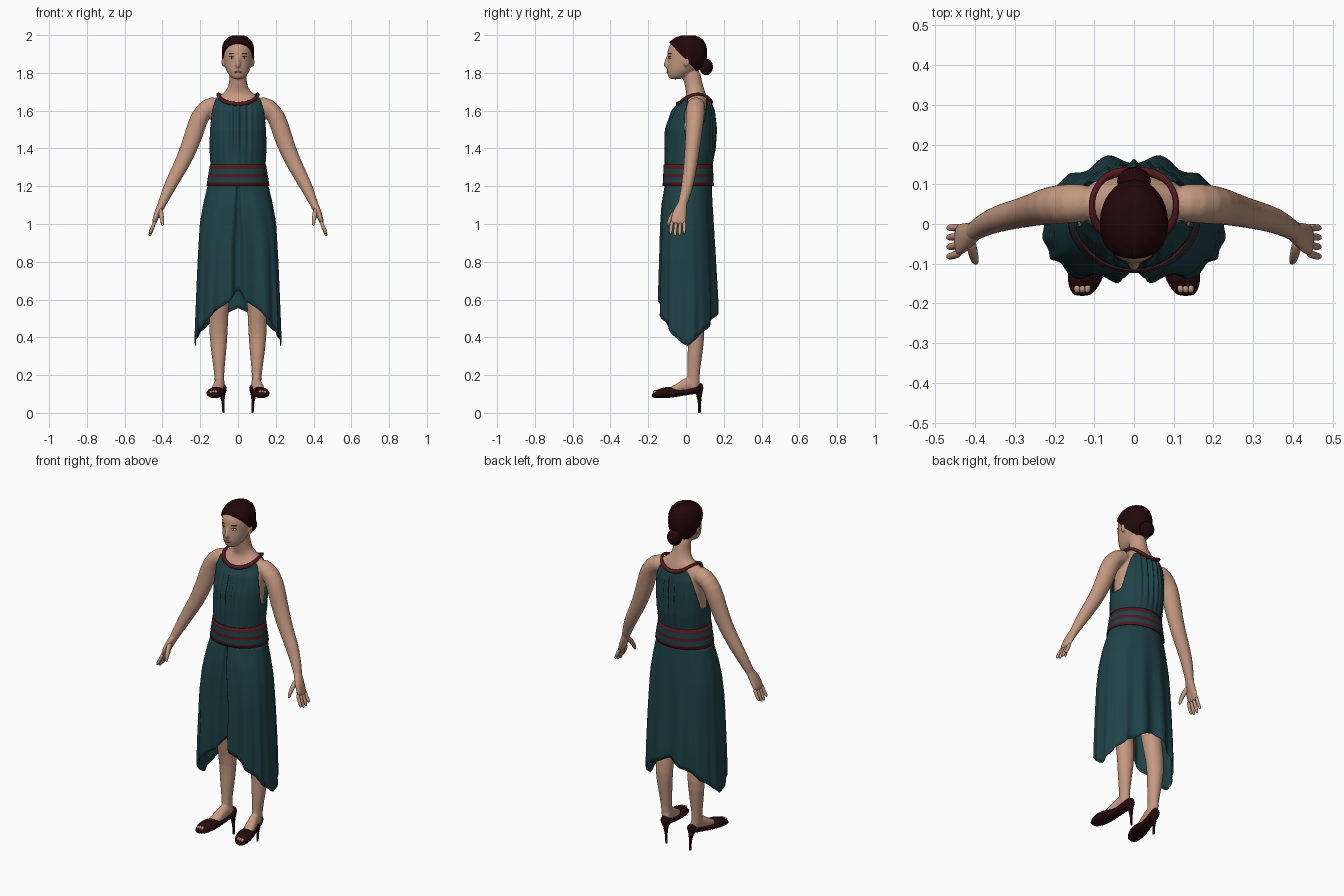
import bpy, bmesh, math
from mathutils import Vector, Matrix

cube = bpy.data.objects.get("Cube")
if cube:
    bpy.data.objects.remove(cube)

X, Y, Z = Vector((1, 0, 0)), Vector((0, 1, 0)), Vector((0, 0, 1))
BOTH = (1, -1)


def material(name, r, g, b):
    m = bpy.data.materials.new(name)
    m.use_nodes = True
    m.diffuse_color = (r, g, b, 1)
    m.node_tree.nodes["Principled BSDF"].inputs["Base Color"].default_value = (r, g, b, 1)
    return m


skin = material("skin", .56, .32, .22)
teal = material("teal cloth", .013, .053, .062)
trim = material("maroon trim", .085, .01, .013)
hair_mat = material("dark hair", .015, .002, .003)
leather = material("dark leather", .019, .003, .004)
lip_mat = material("lips", .3, .12, .09)
white = material("eye white", .5, .42, .38)


def interp(table, z):
    """Value of a (z, value) table listed from high to low."""
    if z >= table[0][0]:
        return table[0][1]
    for (z0, a), (z1, b) in zip(table, table[1:]):
        if z >= z1:
            return b + (a - b) * (z - z1) / (z0 - z1)
    return table[-1][1]


def loft(bm, rings, axes=None, sides=(1,), n=16):
    """Closed tube through (centre, radius a, radius b) rings."""
    for s in sides:
        loops = []
        for i, (c, a, b) in enumerate(rings):
            if axes:
                u, v = axes
            else:
                t = (Vector(rings[min(i + 1, len(rings) - 1)][0]) - Vector(rings[max(i - 1, 0)][0])).normalized()
                u = (X - t * t.x).normalized()
                v = t.cross(u)
            pts = [Vector(c) + u * a * math.cos(k * math.tau / n) + v * b * math.sin(k * math.tau / n) for k in range(n)]
            loops.append([bm.verts.new((p.x * s, p.y, p.z)) for p in pts])
        for p, q in zip(loops, loops[1:]):
            for k in range(n):
                bm.faces.new((p[k], p[k - 1], q[k - 1], q[k]))
        bm.faces.new(loops[0])
        bm.faces.new(loops[-1])


def blob(bm, c, size, sides=(1,), yaw=0):
    """Ellipsoid, turned about z and mirrored to each side."""
    for s in sides:
        place = Matrix.Translation((c[0] * s, c[1], c[2])) @ Matrix.Rotation(yaw * s, 4, 'Z')
        bmesh.ops.create_uvsphere(bm, u_segments=16, v_segments=10, radius=1,
                                  matrix=place @ Matrix.Diagonal((*size, 1)))


def finish(bm, name, mat, subsurf=0, thick=0, voxel=0):
    bmesh.ops.recalc_face_normals(bm, faces=bm.faces)
    me = bpy.data.meshes.new(name)
    bm.to_mesh(me)
    bm.free()
    me.materials.append(mat)
    ob = bpy.data.objects.new(name, me)
    bpy.context.collection.objects.link(ob)
    bpy.ops.object.select_all(action='DESELECT')
    ob.select_set(True)
    bpy.context.view_layer.objects.active = ob
    bpy.ops.object.shade_smooth()
    if subsurf:
        ob.modifiers.new("round", 'SUBSURF').levels = subsurf
        ob.modifiers["round"].render_levels = subsurf
    if voxel:
        m = ob.modifiers.new("blend", 'REMESH')
        m.mode, m.voxel_size, m.use_smooth_shade = 'VOXEL', voxel, True
        m = ob.modifiers.new("soften", 'SMOOTH')
        m.factor, m.iterations = .5, 5
    if thick:
        ob.modifiers.new("thickness", 'SOLIDIFY').thickness = thick
    return ob


def sheet(name, mat, fn, nt=200, ns=30):
    """Cloth tube from fn(angle, 0..1); angle 0 is the front centre."""
    bm = bmesh.new()
    rows = [[bm.verts.new(fn(k * math.tau / nt, j / ns)) for k in range(nt)] for j in range(ns + 1)]
    for p, q in zip(rows, rows[1:]):
        for k in range(nt):
            bm.faces.new((p[k - 1], p[k], q[k], q[k - 1]))
    return finish(bm, name, mat, thick=.004)


# Body: torso, neck, head and arms blended together
head = [(1.765, -.085, -.03, .026), (1.778, -.096, 0, .042), (1.80, -.101, .04, .058), (1.83, -.104, .08, .071),
        (1.86, -.1, .1, .077), (1.89, -.102, .106, .08), (1.92, -.101, .106, .08), (1.945, -.091, .1, .076),
        (1.967, -.073, .088, .065), (1.982, -.05, .07, .049), (1.991, -.022, .045, .028), (1.993, 0, .02, .008)]


def head_rings(grow):
    return [((0, (f + b) / 2, z + grow * (z - 1.88) * 9), r + grow, (b - f) / 2 + grow) for z, f, b, r in head]


bm = bmesh.new()
loft(bm, [((0, y, z), a, b) for z, a, b, y in (
    (1.2, .13, .1, .01), (1.35, .13, .1, .015), (1.45, .138, .11, .025), (1.54, .145, .107, .033),
    (1.6, .155, .09, .042), (1.64, .148, .073, .047), (1.67, .118, .06, .054), (1.69, .08, .052, .054),
    (1.72, .053, .05, .045), (1.76, .046, .049, .035), (1.83, .047, .05, .025))], (X, Y))
loft(bm, head_rings(0), (X, Y))
loft(bm, [((0, -.094, 1.895), .007, .008), ((0, -.102, 1.865), .009, .011),
          ((0, -.109, 1.838), .015, .014), ((0, -.1, 1.826), .011, .009)], (X, Y))
loft(bm, [((.09, .054, 1.633), .05, .048), ((.16, .052, 1.624), .05, .051), ((.207, .048, 1.568), .051, .05),
          ((.236, .04, 1.465), .05, .044), ((.282, .028, 1.345), .043, .038), ((.335, .016, 1.25), .038, .035),
          ((.375, 0, 1.17), .031, .03), ((.405, -.02, 1.1), .022, .025), ((.417, -.028, 1.07), .018, .024)], sides=BOTH)
blob(bm, (.079, .004, 1.857), (.009, .016, .026), BOTH)
finish(bm, "body", skin, subsurf=1, voxel=.006)

# Hands with four fingers and a thumb
bm = bmesh.new()
loft(bm, [((.392, -.012, 1.13), .02, .022), ((.407, -.022, 1.095), .022, .027), ((.425, -.034, 1.06), .018, .038),
          ((.44, -.04, 1.02), .014, .041), ((.446, -.041, .998), .009, .037)], sides=BOTH)
for i in range(4):
    y = -.073 + i * .0215
    tip = .93 + .012 * abs(i - 1.4)
    loft(bm, [((.438, y, 1.02), .01, .01), ((.452, y * 1.08, .98), .01, .01),
              ((.465, y * 1.12, tip + .012), .009, .009), ((.469, y * 1.12, tip), .005, .005)], sides=BOTH, n=10)
loft(bm, [((.413, -.035, 1.085), .015, .016), ((.406, -.072, 1.05), .013, .014),
          ((.4, -.092, 1.01), .011, .011), ((.398, -.098, .988), .006, .006)], sides=BOTH, n=10)
finish(bm, "hands", skin, subsurf=1)

# Hair: enlarged skull cut along the hairline, plus a bun
bm = bmesh.new()
loft(bm, head_rings(.006), (X, Y), n=32)
bmesh.ops.subdivide_edges(bm, edges=bm.edges, cuts=2, smooth=1, use_grid_fill=True)
cut = bmesh.ops.bisect_plane(bm, geom=bm.verts[:] + bm.edges[:] + bm.faces[:],
                             plane_co=(0, 0, 1.868), plane_no=(0, 1.05, 1), clear_inner=True)
bmesh.ops.holes_fill(bm, edges=[e for e in cut["geom_cut"] if isinstance(e, bmesh.types.BMEdge)])
finish(bm, "hair", hair_mat)
bpy.ops.object.shade_smooth_by_angle()
bm = bmesh.new()
blob(bm, (0, .107, 1.832), (.043, .036, .044))
finish(bm, "hair_bun", hair_mat)

# Face details
for name, mat, c, size, sides, yaw in (
        ("eyes", white, (.033, -.085, 1.88), (.013, .006, .006), BOTH, .45),
        ("irises", hair_mat, (.033, -.088, 1.88), (.0055, .004, .0055), BOTH, .45),
        ("eyelashes", hair_mat, (.034, -.086, 1.886), (.015, .006, .0022), BOTH, .5),
        ("eyebrows", hair_mat, (.035, -.086, 1.902), (.017, .005, .002), BOTH, .5),
        ("mouth", lip_mat, (0, -.096, 1.804), (.02, .008, .006), (1,), 0)):
    bm = bmesh.new()
    blob(bm, c, size, sides, yaw)
    finish(bm, name, mat)

# Bodice with gathered neckline and cut-away armholes
half_w = [(1.66, .138), (1.6, .15), (1.5, .154), (1.4, .151), (1.3, .145)]
front = [(1.66, -.028), (1.63, -.045), (1.6, -.07), (1.5, -.103), (1.4, -.11), (1.3, -.113)]
back = [(1.66, .125), (1.6, .145), (1.5, .155), (1.4, .153), (1.3, .138)]


def bodice(t, s):
    c = math.cos(t)
    k = (c - .1) / .47 if c > 0 else (-c - .25) / .6
    k = min(max(k, 0), 1)
    k = k * k * (3 - 2 * k)
    z = 1.3 + s * (.13 + .205 * k + .037 * k * abs(math.sin(t)))
    f, b = interp(front, z), interp(back, z)
    gather = math.cos(26 * t) * abs(c) ** 7 * min(s * 1.6, 1)
    return (interp(half_w, z) * math.sin(t), (f + b) / 2 - (b - f) / 2 * c * (1 + .075 * gather), z)


sheet("bodice", teal, bodice)

# Neckband and shoulder straps as one loop, thicker across the front
curve = bpy.data.curves.new("neckband", 'CURVE')
curve.dimensions, curve.bevel_depth, curve.bevel_resolution = '3D', .01, 3
half = [(.05, -.032, 1.642), (.088, -.008, 1.66), (.106, .045, 1.686), (.092, .095, 1.682), (.055, .125, 1.657)]
loop = [(0, -.043, 1.636)] + half + [(0, .132, 1.644)] + [(-x, y, z) for x, y, z in reversed(half)]
spline = curve.splines.new('BEZIER')
spline.bezier_points.add(len(loop) - 1)
for p, co in zip(spline.bezier_points, loop):
    p.co, p.handle_left_type, p.handle_right_type = co, 'AUTO', 'AUTO'
    p.radius = .75 if co[2] > 1.67 else 1.1
spline.use_cyclic_u = True
curve.materials.append(trim)
bpy.context.collection.objects.link(bpy.data.objects.new("neckband", curve))

# Striped waistband
levels = [1.202, 1.222, 1.247, 1.265, 1.292, 1.315]


def waist(t, s):
    z = levels[round(s * 5)]
    r = .148 + (1.315 - z) * .17
    return (r * math.sin(t), .012 - (.13 + (1.315 - z) * .05) * math.cos(t), z)


band = sheet("waistband", teal, waist, nt=64, ns=5)
band.data.materials.append(trim)
for p in band.data.polygons:
    z = p.center.z
    p.material_index = 1 if z > 1.292 or z < 1.222 or 1.247 < z < 1.265 else 0

# Skirt with folds and a pointed handkerchief hem
skirt_w = [(1.215, .158), (1.1, .186), (1.0, .203), (.8, .214), (.6, .222), (.36, .23)]
skirt_f = [(1.215, -.112), (1.1, -.13), (1.0, -.136), (.8, -.14), (.6, -.144)]
skirt_b = [(1.215, .136), (1.0, .148), (.8, .157), (.6, .165)]


def skirt(t, s):
    c, n = math.cos(t), math.sin(t)
    a = (t + math.pi) % math.tau - math.pi
    slit = math.exp(-(a / .045) ** 2)
    square = .32 if c > 0 else .05
    drop = 1 - min(abs(n) ** (1 - square), 1)
    hem = .355 + (.265 if c > 0 else .2) * math.sqrt(drop) + .03 * slit
    z = 1.215 + s * (hem - 1.215)
    f, b = interp(skirt_f, z), interp(skirt_b, z)
    d = 1.215 - z
    fold = 1 + .13 * d * math.cos(11 * t) * abs(c) - (.12 + .35 * d) * slit
    power = 1 - square * min(d * 3, 1)
    x = math.copysign(abs(n) ** power, n)
    y = math.copysign(abs(c) ** power, c)
    return (interp(skirt_w, z) * x * (1 + .02 * d * math.cos(18 * t)), (f + b) / 2 - (b - f) / 2 * y * fold, z)


sheet("skirt", teal, skirt, nt=320, ns=24)


# Legs and feet
def foot_x(y):
    return .1 - .17 * y


def foot_rings(table):
    return [((foot_x(y), y, (lo + hi) / 2), w, (hi - lo) / 2) for y, lo, hi, w in table]


bm = bmesh.new()
loft(bm, [((.075, .01, 1.2), .07, .08), ((.085, .01, .95), .075, .08), ((.098, .02, .65), .056, .06),
          ((.102, .04, .52), .052, .051), ((.104, .057, .42), .05, .045), ((.102, .047, .31), .04, .041),
          ((.1, .04, .21), .026, .032), ((.097, .038, .15), .026, .036), ((.096, .038, .11), .022, .03)], (X, Y), BOTH)
loft(bm, foot_rings([(.075, .12, .17, .018), (.035, .115, .2, .026), (-.01, .106, .186, .029),
                     (-.05, .1, .152, .033), (-.1, .09, .13, .03)]), (X, Z), BOTH)
finish(bm, "legs_and_feet", skin, subsurf=1, voxel=.006)
bm = bmesh.new()
for i in range(3):
    blob(bm, (.117 + i * .013, -.162, .112 - i * .001), (.008, .012, .01), BOTH)
finish(bm, "toes", skin)

# Open-toed shoes with stiletto heels
bm = bmesh.new()
loft(bm, foot_rings([(.092, .113, .15, .014), (.08, .106, .162, .026), (.055, .1, .15, .031), (.02, .096, .13, .031),
                     (-.03, .088, .12, .035), (-.065, .081, .139, .044), (-.11, .077, .139, .049),
                     (-.145, .077, .128, .044), (-.167, .079, .112, .033), (-.182, .084, .1, .02)]), (X, Z), BOTH)
finish(bm, "shoes", leather, subsurf=1)
bm = bmesh.new()
loft(bm, [((.086, .066, .125), .026, .024), ((.082, .07, .09), .013, .014),
          ((.079, .071, .05), .007, .008), ((.077, .071, 0), .006, .007)], (X, Y), BOTH, n=12)
finish(bm, "shoe_heels", leather)
bpy.ops.object.shade_smooth_by_angle()
